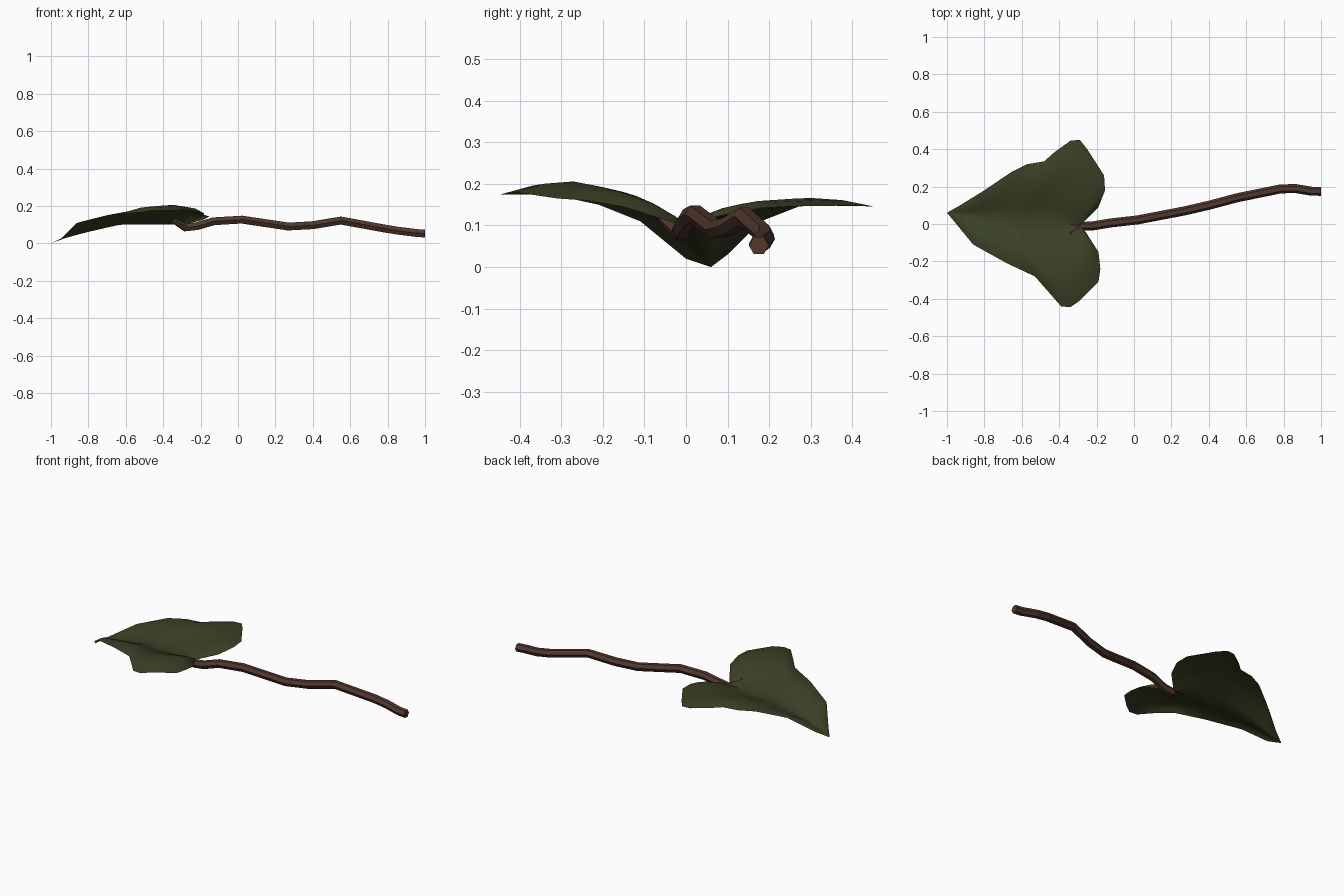
import bpy, bmesh, math
from mathutils import Vector

cube = bpy.data.objects.get("Cube")
if cube:
    bpy.data.objects.remove(cube, do_unlink=True)


def make_material(name, colour):
    mat = bpy.data.materials.new(name)
    mat.use_nodes = True
    mat.diffuse_color = colour
    shader = next(n for n in mat.node_tree.nodes if n.type == 'BSDF_PRINCIPLED')
    shader.inputs["Base Color"].default_value = colour
    shader.inputs["Roughness"].default_value = 0.8
    return mat


def make_object(name, bm, material):
    mesh = bpy.data.meshes.new(name)
    bm.to_mesh(mesh)
    bm.free()
    mesh.materials.append(material)
    obj = bpy.data.objects.new(name, mesh)
    bpy.context.collection.objects.link(obj)
    return obj


leaf_green = make_material("leaf green", (0.042, 0.050, 0.018, 1))
bark_brown = make_material("bark brown", (0.085, 0.040, 0.027, 1))

# Leaf outline on each side of the midrib, running from tip to base
TIP, BASE = (-1, .06, 0), (-.29, -.01, .1)
right_edge = [TIP, (-.95, 0, .02), (-.86, -.11, .11), (-.68, -.21, .15),
              (-.53, -.28, .165), (-.46, -.36, .175), (-.39, -.44, .175),
              (-.34, -.445, .175), (-.29, -.41, .18), (-.19, -.31, .165),
              (-.18, -.24, .16), (-.19, -.15, .145), (-.26, -.04, .11), BASE]
left_edge = [TIP, (-.93, .1, .03), (-.8, .18, .11), (-.66, .275, .147),
             (-.57, .32, .148), (-.48, .335, .148), (-.43, .38, .147),
             (-.34, .445, .146), (-.29, .45, .146), (-.25, .4, .148),
             (-.16, .26, .146), (-.155, .18, .142), (-.19, .09, .125), BASE]


def midrib(u):
    """Point on the central fold, u = 0 at the tip and 1 at the base."""
    point = Vector(TIP).lerp(Vector(BASE), 1 - (1 - u) ** 1.5)
    point.z = 0.1 * min(1, (point.x + 1) / 0.37) ** 0.8
    return point


# Each half of the blade spans from the midrib to its edge and arches upward
def add_blade_half(bm, edge, arch, flip):
    steps = 6
    rows = []
    for i, rim in enumerate(edge):
        u = i / (len(edge) - 1)
        row = []
        for j in range(steps + 1):
            t = j / steps
            point = midrib(u).lerp(Vector(rim), t)
            lift = math.sin(math.pi * t ** 1.3) * math.sin(math.pi * u ** 1.3)
            point.z += arch * lift
            row.append(bm.verts.new(point))
        rows.append(row)
    for low, high in zip(rows, rows[1:]):
        for j in range(steps):
            quad = [low[j], high[j], high[j + 1], low[j + 1]]
            bm.faces.new(quad[::-1] if flip else quad)


bm = bmesh.new()
add_blade_half(bm, right_edge, 0.055, True)
add_blade_half(bm, left_edge, 0.037, False)
bmesh.ops.remove_doubles(bm, verts=bm.verts, dist=0.0005)
bm.normal_update()
leaf = make_object("leaf_blade", bm, leaf_green)
bpy.ops.object.select_all(action='DESELECT')
leaf.select_set(True)
bpy.context.view_layer.objects.active = leaf
bpy.ops.object.shade_smooth_by_angle(angle=math.radians(50))

# Stem: a six-sided tube along a bent path, its start piercing the leaf
path = [Vector(p) for p in (
    (-.34, -.055, .12), (-.28, -.012, .085), (-.22, -.01, .092),
    (-.13, .005, .118), (.02, .022, .127), (.27, .07, .09), (.4, .1, .097),
    (.55, .14, .122), (.78, .187, .08), (.86, .19, .067), (.95, .175, .056),
    (1, .175, .052))]
bm = bmesh.new()
rings = []
for i, centre in enumerate(path):
    ahead = path[min(i + 1, len(path) - 1)] - path[max(i - 1, 0)]
    side = Vector((0, 0, 1)).cross(ahead).normalized()
    up = ahead.cross(side).normalized()
    if i == len(path) - 1:
        side, up = Vector((0, 1, 0)), Vector((0, 0, 1))
    radius = 0.016 if i == 0 else 0.024
    ring = []
    for k in range(6):
        a = k * math.pi / 3
        ring.append(bm.verts.new(
            centre + radius * (math.cos(a) * side + math.sin(a) * up)))
    rings.append(ring)
for near, far in zip(rings, rings[1:]):
    for k in range(6):
        n = (k + 1) % 6
        bm.faces.new((near[k], near[n], far[n], far[k]))
bm.faces.new(rings[0])
bm.faces.new(rings[-1])
bmesh.ops.recalc_face_normals(bm, faces=bm.faces)
make_object("stem", bm, bark_brown)
